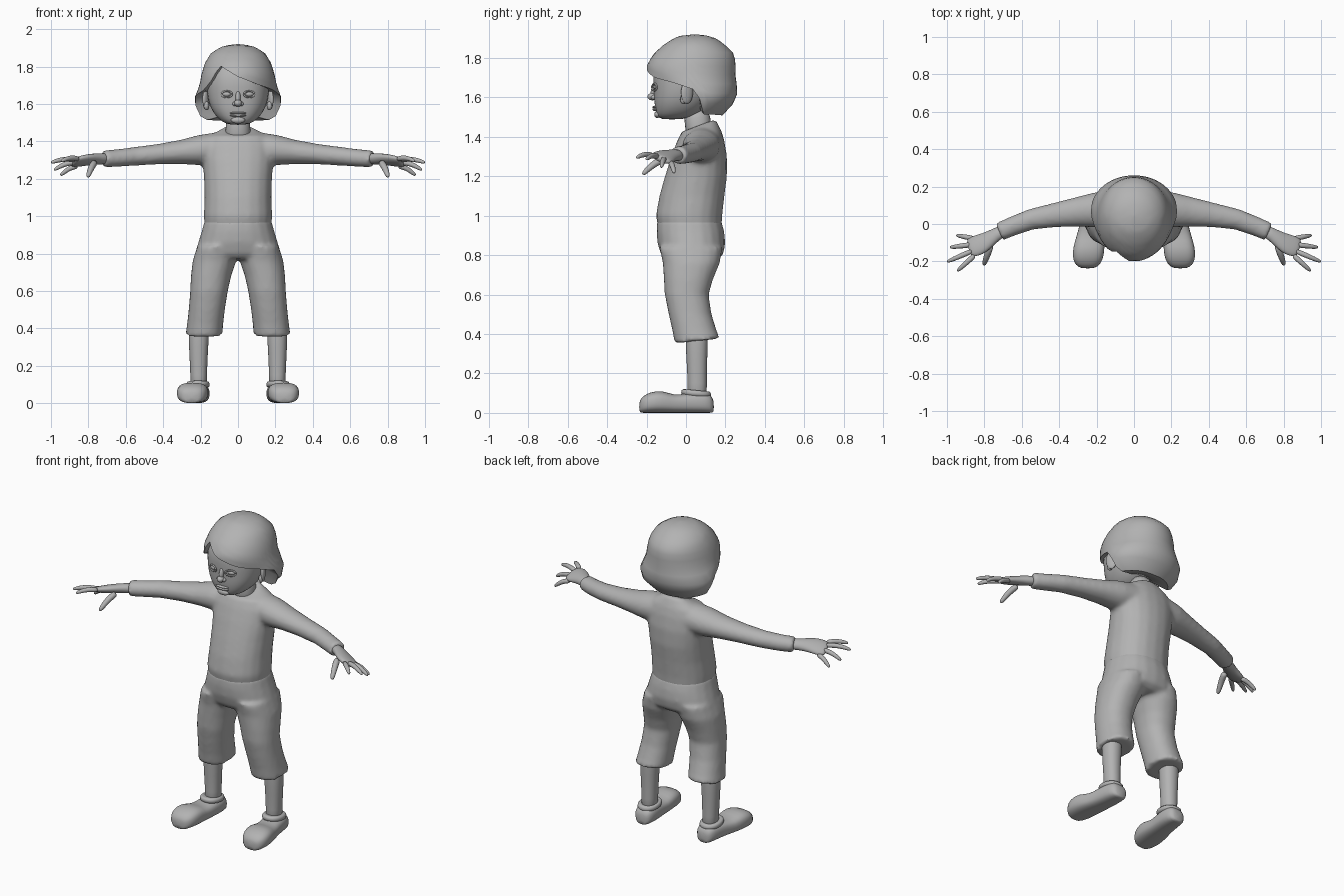
import bpy
import bmesh
from math import sin, cos, pi, radians
from mathutils import Vector, Matrix

if "Cube" in bpy.data.objects:
    bpy.data.objects.remove(bpy.data.objects["Cube"])

grey = bpy.data.materials.new("plain_grey")
grey.use_nodes = True
grey.diffuse_color = (0.45, 0.45, 0.45, 1)
grey.node_tree.nodes["Principled BSDF"].inputs["Base Color"].default_value = grey.diffuse_color
grey.node_tree.nodes["Principled BSDF"].inputs["Roughness"].default_value = 0.7


def power(value, exponent):
    return abs(value) ** exponent * (1 if value >= 0 else -1)


def slab(z, rx, front, back, cx=0.0, p=2.2, tilt=0.0, n=20):
    """Horizontal rounded ring; tilt lowers its front and lifts its back."""
    ring = []
    for i in range(n):
        a = 2 * pi * i / n
        s, c = power(sin(a), 2 / p), power(cos(a), 2 / p)
        ring.append(Vector((cx + rx * s, (front + back) / 2 - c * (back - front) / 2, z - tilt * c)))
    return ring


def tube(points, across=(0, 1, 0), n=12):
    """Rings along a path of (x, y, z, half width, half thickness)."""
    path = [Vector(q[:3]) for q in points]
    rings = []
    for i, q in enumerate(points):
        d = (path[min(i + 1, len(path) - 1)] - path[max(i - 1, 0)]).normalized()
        u = Vector(across)
        u = (u - d * u.dot(d)).normalized()
        v = d.cross(u)
        rings.append([path[i] + u * q[3] * cos(2 * pi * k / n) + v * q[4] * sin(2 * pi * k / n)
                      for k in range(n)])
    return rings


def loft(bm, rings, flip=False):
    """Skin a list of rings and close both ends."""
    s = -1 if flip else 1
    rows = [[bm.verts.new((co.x * s, co.y, co.z)) for co in ring] for ring in rings]
    n = len(rows[0])
    faces = [bm.faces.new((r[i], r[(i + 1) % n], q[(i + 1) % n], q[i]))
             for r, q in zip(rows, rows[1:]) for i in range(n)]
    faces += [bm.faces.new(rows[0]), bm.faces.new(rows[-1])]
    bmesh.ops.recalc_face_normals(bm, faces=faces)


def ball(bm, place, size, turn=0.0, axis="Z"):
    m = Matrix.Translation(place) @ Matrix.Rotation(radians(turn), 4, axis) @ Matrix.Diagonal((*size, 1))
    bmesh.ops.create_uvsphere(bm, u_segments=16, v_segments=10, radius=1, matrix=m)


def finish(name, bm, mirror=False, subdivide=0, fuse=0.0):
    mesh = bpy.data.meshes.new(name)
    bm.to_mesh(mesh)
    bm.free()
    mesh.shade_smooth()
    mesh.materials.append(grey)
    ob = bpy.data.objects.new(name, mesh)
    bpy.context.collection.objects.link(ob)
    if mirror:
        ob.modifiers.new("mirror", 'MIRROR').use_mirror_merge = False
    if subdivide:
        sub = ob.modifiers.new("round", 'SUBSURF')
        sub.levels = sub.render_levels = subdivide
    if fuse:
        mod = ob.modifiers.new("fuse", 'REMESH')
        mod.mode = 'VOXEL'
        mod.voxel_size = fuse
        mod.use_smooth_shade = True
        soft = ob.modifiers.new("soften", 'SMOOTH')
        soft.factor = 0.5
        soft.iterations = 7
    return ob


def lookup(table, v):
    """Linear interpolation in rows sorted by rising first column."""
    if v <= table[0][0]:
        return table[0][1:]
    for lo, hi in zip(table, table[1:]):
        if v <= hi[0]:
            t = (v - lo[0]) / (hi[0] - lo[0])
            return tuple(x + (y - x) * t for x, y in zip(lo[1:], hi[1:]))
    return table[-1][1:]


# Shirt: torso fused with both sleeves
bm = bmesh.new()
torso = [(0.93, .178, -.14, .18), (1.0, .183, -.153, .184), (1.1, .179, -.135, .195),
         (1.2, .182, -.107, .208), (1.3, .19, -.075, .208), (1.38, .19, -.045, .195),
         (1.43, .165, -.02, .18)]
loft(bm, [slab(*row) for row in torso] + [slab(1.46, .085, -.01, .15, tilt=.03)])
sleeve = [(.1, .085, 1.36, .095, .09), (.2, .075, 1.353, .095, .082), (.3, .065, 1.343, .08, .066),
          (.42, .048, 1.332, .066, .055), (.55, .025, 1.32, .056, .05), (.65, -.012, 1.31, .052, .047),
          (.72, -.042, 1.306, .05, .046)]
for side in (False, True):
    loft(bm, tube(sleeve, n=20), side)
finish("shirt", bm, fuse=0.012)

# Trousers: hips fused with both short legs
bm = bmesh.new()
hips = [(.98, .178, -.146, .178), (.92, .194, -.15, .194), (.86, .213, -.145, .2),
        (.8, .228, -.126, .188), (.77, .2, -.1, .15)]
loft(bm, [slab(*row) for row in hips])
leg = [(.84, .1, -.135, .185, .118), (.76, .117, -.118, .172, .126), (.68, .108, -.113, .138, .144),
       (.6, .101, -.108, .115, .155), (.5, .097, -.088, .13, .167), (.42, .097, -.07, .155, .176)]
for side in (False, True):
    loft(bm, [slab(*row) for row in leg] + [slab(.365, .099, -.058, .172, .182, tilt=.012)], side)
finish("trousers", bm, fuse=0.012)

# Bare lower legs
bm = bmesh.new()
calf = [(.45, .058, -.005, .115, .207), (.35, .055, -.003, .112, .21), (.25, .05, .002, .108, .211),
        (.15, .045, .008, .106, .21), (.06, .046, .002, .11, .21)]
loft(bm, [slab(*row, n=14) for row in calf])
finish("lower_legs", bm, mirror=True, subdivide=1)

# Clogs: rings from heel to toe as (y, centre x, half width, height)
bm = bmesh.new()
clog = [(.142, .212, .03, .06), (.125, .213, .056, .1), (.07, .215, .066, .105), (0, .222, .068, .1),
        (-.06, .232, .074, .088), (-.12, .241, .085, .115), (-.18, .246, .084, .107),
        (-.22, .248, .066, .085), (-.238, .248, .035, .06)]
rings = []
for y, cx, w, h in clog:
    ring = []
    for k in range(20):
        a = 2 * pi * k / 20
        ring.append(Vector((cx + w * power(cos(a), .75), y, h / 2 + h / 2 * power(sin(a), .75))))
    rings.append(ring)
loft(bm, rings)
finish("clogs", bm, mirror=True, subdivide=1)

# Raised rim around each clog opening
bm = bmesh.new()
rim = [(.075, .06, -.02, .128), (.1, .066, -.028, .13), (.118, .058, -.02, .122), (.112, .04, .005, .1)]
loft(bm, [slab(*row, cx=.214, tilt=-.006) for row in rim])
finish("clog_rims", bm, mirror=True, subdivide=1)

# Hands: palm, four fingers and thumb
bm = bmesh.new()
slant = (.1, .9, -.32)
palm = [(.69, -.03, 1.306, .036, .032), (.74, -.057, 1.307, .036, .029), (.79, -.092, 1.303, .052, .028),
        (.83, -.112, 1.297, .062, .025), (.87, -.125, 1.289, .058, .02), (.885, -.131, 1.286, .046, .014)]
loft(bm, tube(palm, slant))
fingers = [((.85, -.165, 1.305), (.945, -.252, 1.293)), ((.86, -.142, 1.3), (1.0, -.202, 1.285)),
           ((.865, -.11, 1.287), (.985, -.125, 1.245)), ((.855, -.078, 1.268), (.95, -.06, 1.216)),
           ((.765, -.11, 1.288), (.803, -.22, 1.208))]
for i, (base, tip) in enumerate(fingers):
    base, tip = Vector(base), Vector(tip)
    r = .02 if i == 4 else .0155
    path = []
    for t, k in ((0, 1), (.3, 1), (.6, .9), (.88, .75), (1, .4)):
        co = base.lerp(tip, t) + Vector((0, 0, .05 * t * (1 - t)))
        path.append((*co, r * k, r * k))
    loft(bm, tube(path, slant, n=8))
finish("hands", bm, mirror=True, subdivide=1)

# Neck
bm = bmesh.new()
loft(bm, [slab(1.38, .075, 0, .14), slab(1.45, .066, -.002, .128, tilt=.015), slab(1.55, .066, -.02, .12)])
finish("neck", bm, subdivide=1)

# Head
bm = bmesh.new()
skull = [(1.488, .045, -.125, -.02), (1.503, .085, -.145, .04), (1.535, .12, -.155, .09),
         (1.58, .148, -.163, .13), (1.63, .163, -.163, .16), (1.69, .17, -.168, .19),
         (1.76, .168, -.165, .2), (1.83, .14, -.12, .18), (1.87, .08, -.06, .12)]
loft(bm, [slab(*row, p=2.35, n=24) for row in skull])
finish("head", bm, subdivide=1)

# Face: nose, lips, chin
bm = bmesh.new()
ball(bm, (0, -.17, 1.604), (.021, .026, .019))
ball(bm, (0, -.158, 1.635), (.014, .02, .04), -12, "X")
ball(bm, (0, -.145, 1.513), (.038, .016, .018))
for s in (-1, 1):
    ball(bm, (s * .017, -.162, 1.6), (.013, .016, .012))
for z, size in ((1.551, .007), (1.539, .008)):
    ball(bm, (0, -.155, z), (.044, .016, size))
finish("nose_and_mouth", bm)

# Eyes with lid rims
bm = bmesh.new()
ball(bm, (.06, -.148, 1.652), (.025, .016, .014), 10)
lid = [Vector((.06 + .028 * cos(a), -.16 + .012 * cos(a), 1.652 + .017 * sin(a)))
       for a in [2 * pi * k / 16 for k in range(17)]]
loft(bm, tube([(*co, .005, .005) for co in lid], n=6))
finish("eyes", bm, mirror=True)

# Ears
bm = bmesh.new()
ball(bm, (.17, .005, 1.625), (.014, .034, .058), 28)
ball(bm, (.168, -.012, 1.59), (.014, .018, .024), 20)
finish("ears", bm, mirror=True)

# Hair: outline by height, and the hem height by direction (degrees from the front)
outline = [(1.505, .155, -.08, .18), (1.53, .2, -.09, .215), (1.57, .225, -.1, .24),
           (1.63, .233, -.13, .265), (1.7, .205, -.195, .25), (1.76, .195, -.2, .252),
           (1.82, .176, -.165, .245), (1.87, .145, -.11, .195), (1.9, .1, -.06, .15),
           (1.912, .07, -.03, .12), (1.92, .004, .04, .05)]
hem = [(-180, 1.508), (-100, 1.515), (-84, 1.64), (-60, 1.67), (-44, 1.73), (-32, 1.805), (-15, 1.775),
       (0, 1.745), (30, 1.705), (60, 1.675), (84, 1.64), (100, 1.515), (180, 1.508)]
bm = bmesh.new()
columns, levels = 48, 12
rings = []
for j in range(levels + 3):
    ring = []
    for k in range(columns):
        angle = -180 + 360 * k / columns
        low = lookup(hem, angle)[0]
        z = 1.92 - (1.92 - low) * min(j / levels, 1) ** 1.7
        rx, front, back = lookup(outline, z)
        shrink, lift = ((1, 0), (.84, .006), (.35, .03))[max(j - levels, 0)]
        a = radians(angle)
        mid = (front + back) / 2
        ring.append(Vector((rx * sin(a) * shrink, mid - cos(a) * (back - front) / 2 * shrink, z + lift)))
    rings.append(ring)
loft(bm, rings)
hair = finish("hair", bm)
bpy.context.view_layer.objects.active = hair
hair.select_set(True)
bpy.ops.object.shade_smooth_by_angle(angle=radians(50))
